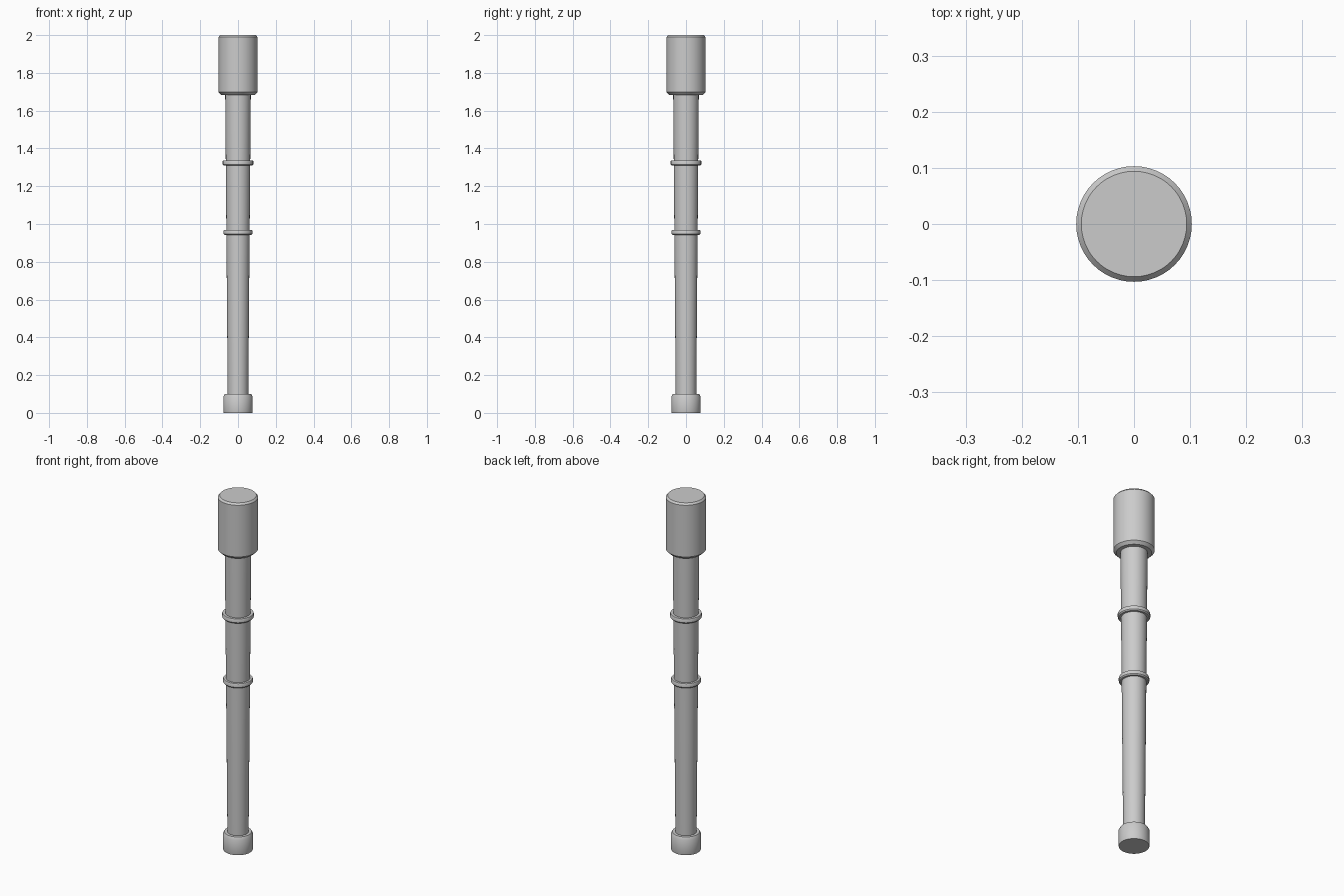
import bpy, bmesh, math

if "Cube" in bpy.data.objects:
    bpy.data.objects.remove(bpy.data.objects["Cube"])

SEGMENTS = 48


def lathe(name, profile):
    """Closed solid of revolution about z from (radius, z) points, bottom to top."""
    bm = bmesh.new()
    rings = []
    for r, z in profile:
        rings.append([bm.verts.new((r * math.cos(2 * math.pi * i / SEGMENTS),
                                    r * math.sin(2 * math.pi * i / SEGMENTS), z))
                      for i in range(SEGMENTS)])
    for low, high in zip(rings, rings[1:]):
        for i in range(SEGMENTS):
            j = (i + 1) % SEGMENTS
            bm.faces.new((low[i], low[j], high[j], high[i]))
    bm.faces.new(rings[0][::-1])
    bm.faces.new(rings[-1])
    mesh = bpy.data.meshes.new(name)
    bm.to_mesh(mesh)
    bm.free()
    obj = bpy.data.objects.new(name, mesh)
    bpy.context.collection.objects.link(obj)
    bpy.ops.object.select_all(action='DESELECT')
    obj.select_set(True)
    bpy.context.view_layer.objects.active = obj
    bpy.ops.object.shade_smooth_by_angle(angle=math.radians(30))
    return obj


# Tapered shaft
lathe("shaft", [(0.054, 0.05), (0.068, 1.72)])

# Foot cap with a sloped upper rim
lathe("foot_cap", [(0.076, 0.0), (0.078, 0.008), (0.078, 0.085), (0.07, 0.10)])

# Two collars around the shaft, lightly tapered towards the bottom
for name, r, z in (("lower_collar", 0.076, 0.942), ("upper_collar", 0.081, 1.31)):
    lathe(name, [(r - 0.005, z), (r, z + 0.006), (r, z + 0.022), (r - 0.002, z + 0.026)])

# Heavy cylindrical head with chamfered ends
lathe("head", [(0.088, 1.683), (0.103, 1.698), (0.103, 1.99), (0.094, 2.0)])
